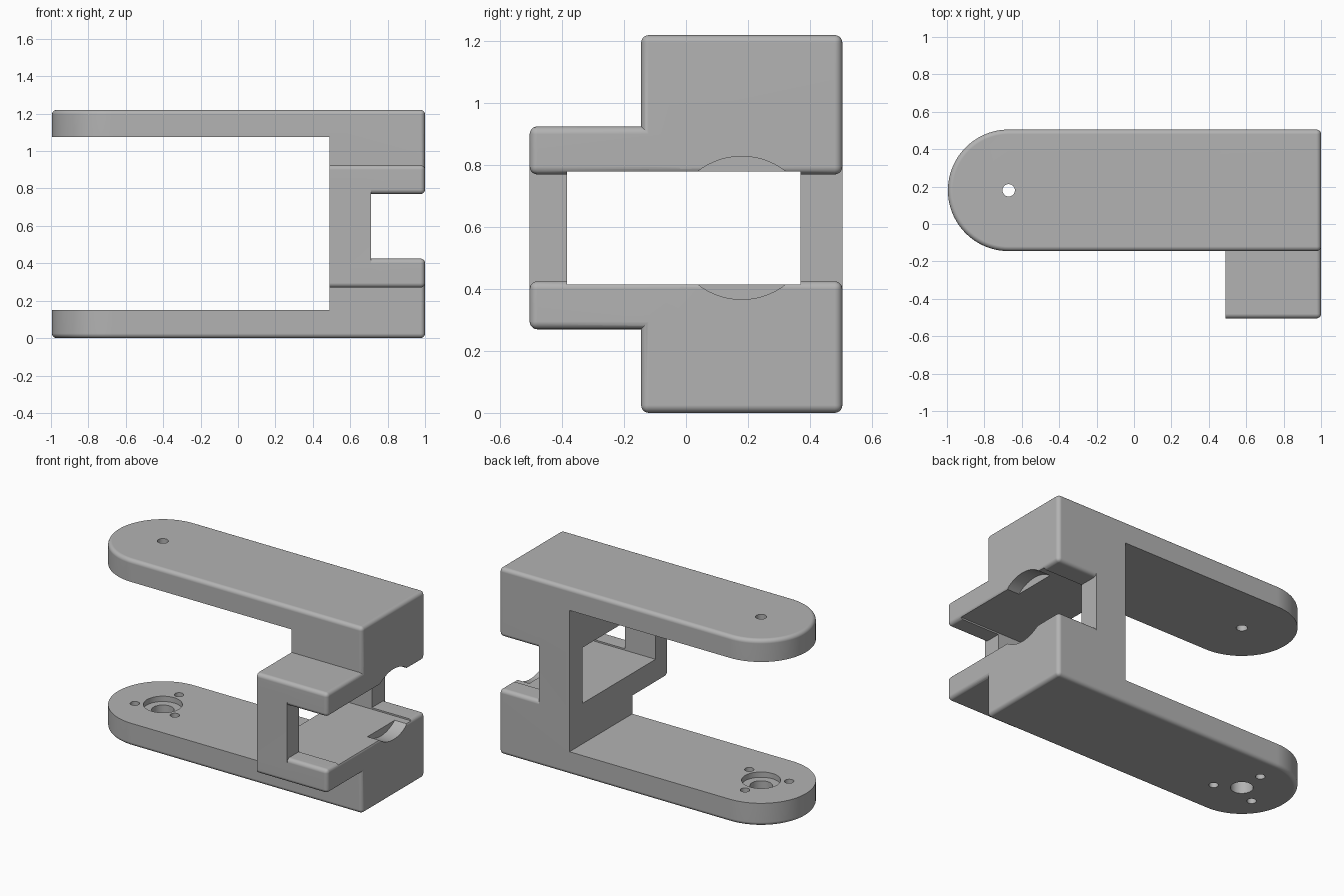
import bpy
import bmesh
from math import cos, sin, pi, radians

if "Cube" in bpy.data.objects:
    bpy.data.objects.remove(bpy.data.objects["Cube"])

FILLET = 0.025
PIVOT = (-0.67, 0.18)
RADIUS = 0.325
BACK, SIDE = 0.505, 1.0

grey = bpy.data.materials.new("plain grey")
grey.use_nodes = True
grey.diffuse_color = (0.45, 0.45, 0.45, 1)
grey.node_tree.nodes["Principled BSDF"].inputs["Base Color"].default_value = grey.diffuse_color


def prism(name, outline, z0, z1, rounded=None):
    """Extrude an outline upwards and round the edges picked by a rule."""
    bm = bmesh.new()
    face = bm.faces.new([bm.verts.new((x, y, z0)) for x, y in outline])
    top = bmesh.ops.extrude_face_region(bm, geom=[face])["geom"]
    for v in top:
        if isinstance(v, bmesh.types.BMVert):
            v.co.z = z1
    bmesh.ops.recalc_face_normals(bm, faces=bm.faces)
    if rounded:
        edges = [e for e in bm.edges if rounded(e.verts[0].co, e.verts[1].co)]
        bmesh.ops.bevel(bm, geom=edges, offset=FILLET, segments=5, profile=0.5,
                        affect='EDGES', clamp_overlap=True)
    mesh = bpy.data.meshes.new(name)
    bm.to_mesh(mesh)
    bm.free()
    mesh.materials.append(grey)
    obj = bpy.data.objects.new(name, mesh)
    bpy.context.collection.objects.link(obj)
    return obj


def box(name, x, y, z, rounded=None):
    outline = [(x[0], y[0]), (x[1], y[0]), (x[1], y[1]), (x[0], y[1])]
    return prism(name, outline, z[0], z[1], rounded)


def circle(cx, cy, r, n=40, start=0.0, sweep=2 * pi):
    return [(cx + r * cos(start + sweep * i / n), cy + r * sin(start + sweep * i / n))
            for i in range(n)]


def combine(target, other, operation):
    """Apply a boolean and discard the tool object."""
    other.hide_render = True
    mod = target.modifiers.new("combine", 'BOOLEAN')
    mod.operation = operation
    mod.solver = 'EXACT'
    mod.object = other
    bpy.context.view_layer.objects.active = target
    bpy.ops.object.modifier_apply(modifier=mod.name)
    bpy.data.objects.remove(other)


def arm_rule(a, b):
    # Both rims, plus the upright edges of the square end
    return abs(a.z - b.z) < 1e-4 or min(a.x, b.x) > SIDE - 1e-4


def lug_rule(a, b):
    # Edges of the front face and of the outer side
    front = max(a.y, b.y) < -BACK + 1e-4 and abs(a.z - b.z) < 1e-4
    return front or min(a.x, b.x) > SIDE - 1e-4


# Round-ended blocks that become the lower and upper arms
arc = circle(*PIVOT, RADIUS, 48, pi / 2, pi) + [(PIVOT[0], PIVOT[1] - RADIUS)]
stadium = arc + [(SIDE, PIVOT[1] - RADIUS), (SIDE, BACK)]
bracket = prism("clamp_bracket", stadium, 0, 0.425, arm_rule)
combine(bracket, prism("upper_block", stadium, 0.77, 1.22, arm_rule), 'UNION')

# Front lugs and the spine joining both halves
for z in ((0.27, 0.425), (0.77, 0.925)):
    combine(bracket, box("front_lug", (0.3, SIDE), (-BACK, 0), z, lug_rule), 'UNION')
combine(bracket, box("spine", (0.4, 0.71), (-BACK, BACK), (0.35, 0.85)), 'UNION')

# Space between the arms, and the front lug trimmed flush with the spine
combine(bracket, box("arm_gap", (-1.2, 0.49), (-0.7, 0.7), (0.15, 1.075)), 'DIFFERENCE')

# Rectangular window through the spine
combine(bracket, box("window", (0.2, 1.2), (-0.385, 0.37), (0.415, 0.78)), 'DIFFERENCE')

# Finger scoop on the outer side, turned to lie along x
scoop = prism("scoop", circle(0, 0, 0.231, 64), 0, 0.3)
scoop.rotation_euler = (0, pi / 2, 0)
scoop.location = (0.91, PIVOT[1], 0.5975)
bpy.context.view_layer.update()
combine(bracket, scoop, 'DIFFERENCE')

# Pivot holes: pin hole above, counterbored bearing seat and screw holes below
holes = [(*PIVOT, 0.033, 1.0, 1.3), (*PIVOT, 0.067, -0.1, 0.3), (*PIVOT, 0.116, 0.115, 0.3)]
for i in range(3):
    a = pi / 2 + i * 2 * pi / 3
    holes.append((PIVOT[0] + 0.167 * cos(a), PIVOT[1] + 0.167 * sin(a), 0.028, -0.1, 0.3))
for x, y, r, z0, z1 in holes:
    combine(bracket, prism("hole", circle(x, y, r), z0, z1), 'DIFFERENCE')

# Smooth fillets with flat faces kept flat
bpy.ops.object.select_all(action='DESELECT')
bracket.select_set(True)
bpy.context.view_layer.objects.active = bracket
bpy.ops.object.shade_smooth_by_angle(angle=radians(30))
normals = bracket.modifiers.new("flat_faces", 'WEIGHTED_NORMAL')
normals.keep_sharp = True
